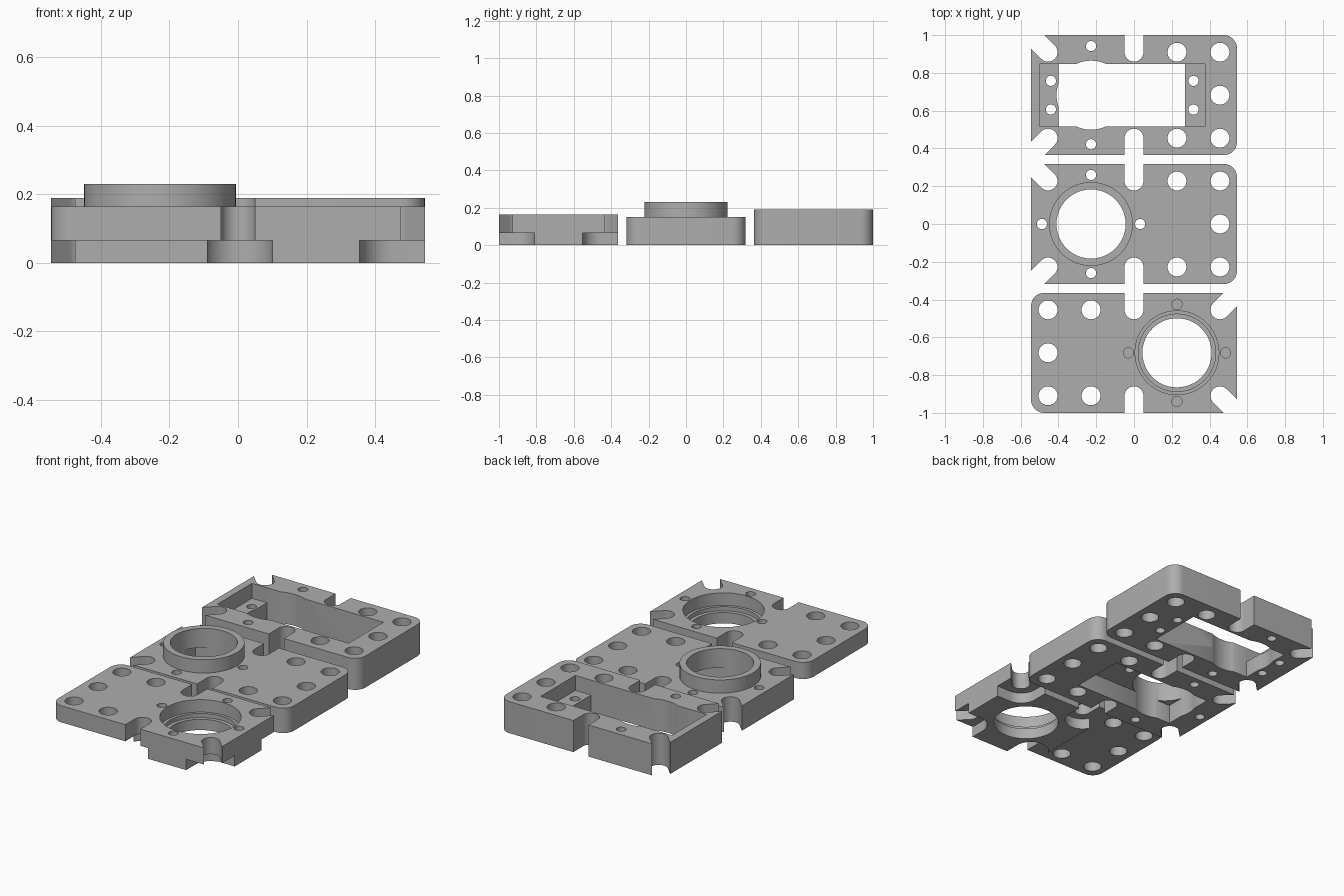
import bpy, bmesh, math

cube = bpy.data.objects.get("Cube")
if cube:
    bpy.data.objects.remove(cube)

grey = bpy.data.materials.new("plain grey")
grey.use_nodes = True
grey.diffuse_color = (0.42, 0.42, 0.42, 1)
grey.node_tree.nodes["Principled BSDF"].inputs["Base Color"].default_value = grey.diffuse_color

HALF_X, HALF_Y = 0.545, 0.318
PITCH = 0.2275
HOLE, SCREW, BORE = 0.05, 0.027, 0.183
LOW, HIGH = -0.1, 0.4          # cutter limits for through cuts


def arc(cx, cy, r, start, end, steps):
    return [(cx + r * math.cos(start + (end - start) * i / steps),
             cy + r * math.sin(start + (end - start) * i / steps)) for i in range(steps + 1)]


def circle(cx, cy, r, steps=48):
    return arc(cx, cy, r, 0, math.tau, steps)[:-1]


def rect(x0, x1, y0, y1):
    return [(x0, y0), (x1, y0), (x1, y1), (x0, y1)]


def slot(cx, cy, r, angle, length=0.3):
    """Round-ended slot running outwards from a hole."""
    pts = arc(cx, cy, r, angle + math.pi / 2, angle + math.pi * 1.5, 20)
    dx, dy = length * math.cos(angle), length * math.sin(angle)
    return pts + [(pts[-1][0] + dx, pts[-1][1] + dy), (pts[0][0] + dx, pts[0][1] + dy)]


def prism(name, pts, z0, z1):
    bm = bmesh.new()
    face = bm.faces.new([bm.verts.new((x, y, z0)) for x, y in pts])
    top = bmesh.ops.extrude_face_region(bm, geom=[face])["geom"]
    bmesh.ops.translate(bm, vec=(0, 0, z1 - z0),
                        verts=[v for v in top if isinstance(v, bmesh.types.BMVert)])
    bmesh.ops.recalc_face_normals(bm, faces=bm.faces)
    mesh = bpy.data.meshes.new(name)
    bm.to_mesh(mesh)
    bm.free()
    obj = bpy.data.objects.new(name, mesh)
    bpy.context.collection.objects.link(obj)
    return obj


def combine(obj, pts, z0=LOW, z1=HIGH, operation='DIFFERENCE'):
    """Cut a prism from a part, or add it to the part."""
    tool = prism("cutter", pts, z0, z1)
    tool.hide_render = True
    mod = obj.modifiers.new("shape", 'BOOLEAN')
    mod.operation, mod.solver, mod.object = operation, 'EXACT', tool
    bpy.ops.object.select_all(action='DESELECT')
    bpy.context.view_layer.objects.active = obj
    obj.select_set(True)
    bpy.ops.object.modifier_apply(modifier=mod.name)
    bpy.data.meshes.remove(tool.data)


def make_plate(name, height):
    """Plate with two rounded corners, hole grid, edge slots and corner slots."""
    r = 0.07
    pts = arc(HALF_X - r, -HALF_Y + r, r, -math.pi / 2, 0, 10)
    pts += arc(HALF_X - r, HALF_Y - r, r, 0, math.pi / 2, 10)
    pts += [(-HALF_X, HALF_Y), (-HALF_X, -HALF_Y)]
    plate = prism(name, pts, 0, height)
    combine(plate, circle(2 * PITCH, 0, HOLE))
    for side in (-1, 1):
        y = side * PITCH
        combine(plate, circle(PITCH, y, HOLE))
        combine(plate, circle(2 * PITCH, y, HOLE))
        combine(plate, slot(0, y, HOLE, side * math.pi / 2))
        combine(plate, slot(-2 * PITCH, y, HOLE, side * math.pi * 0.75))
    return plate


def finish(obj, y, turned=False):
    obj.data.materials.clear()
    obj.data.materials.append(grey)
    obj.location.y = y
    if turned:
        obj.rotation_euler.z = math.pi
    bpy.ops.object.select_all(action='DESELECT')
    bpy.context.view_layer.objects.active = obj
    obj.select_set(True)
    bpy.ops.object.shade_smooth_by_angle(angle=math.radians(30))


ROW = 1 - HALF_Y
BODY = rect(-0.4, 0.27, -0.165, 0.165)

# Back plate: stepped rectangular opening with a shelf at both ends
back = make_plate("pocket_plate", 0.19)
combine(back, rect(-0.5, 0.375, -0.165, 0.165), 0.1, HIGH)
combine(back, BODY)
combine(back, circle(-PITCH, 0, BORE))
for side in (-1, 1):
    combine(back, circle(-PITCH, side * 0.26, SCREW))
    for x in (-0.44, 0.315):
        combine(back, circle(x, side * 0.076, SCREW))
finish(back, ROW)

# Middle plate: raised collar around the bore, pocket underneath
middle = make_plate("collar_plate", 0.15)
combine(middle, circle(-PITCH, 0, 0.222), 0.13, 0.23, 'UNION')
combine(middle, BODY, LOW, 0.115)
combine(middle, circle(-PITCH, 0, BORE))
for side in (-1, 1):
    combine(middle, circle(-PITCH, side * 0.26, SCREW))
    combine(middle, circle(-PITCH + side * 0.26, 0, SCREW))
finish(middle, 0)

# Front plate: stepped bore, thick boss below with clearance around its slots
front = make_plate("bore_plate", 0.165)
STEP = 0.065
combine(front, rect(0.09, 0.7, -0.5, 0.5), LOW, STEP)
for side in (-1, 1):
    y, out = side * PITCH, side * math.pi / 2
    combine(front, slot(0, y, 0.1, out), LOW, STEP)
    combine(front, slot(-2 * PITCH, y, 0.1, out), LOW, STEP)
    combine(front, slot(-2 * PITCH, y, 0.1, math.pi), LOW, STEP)
    combine(front, circle(-PITCH, side * 0.257, SCREW), 0.08, HIGH)
    combine(front, circle(-PITCH + side * 0.257, 0, SCREW), 0.08, HIGH)
combine(front, circle(-PITCH, 0, BORE))
combine(front, circle(-PITCH, 0, 0.205), 0.065, HIGH)
combine(front, circle(-PITCH, 0, 0.222), 0.09, HIGH)
finish(front, -ROW, turned=True)
